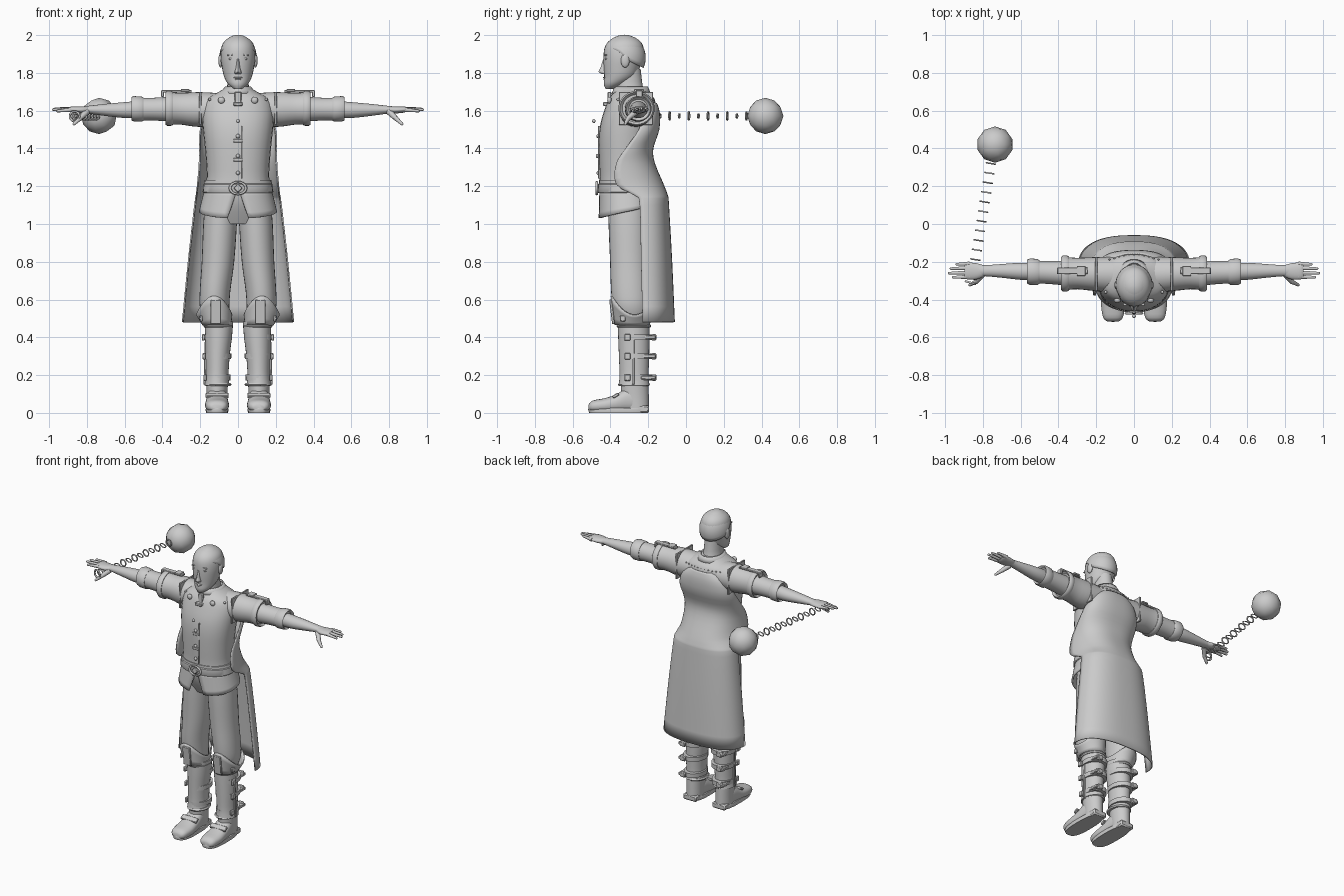
import bpy, bmesh
from math import sin, cos, pi, radians
from mathutils import Vector, Matrix

if "Cube" in bpy.data.objects:
    bpy.data.objects.remove(bpy.data.objects["Cube"])

grey = bpy.data.materials.new("plain_grey")
grey.use_nodes = True
grey.diffuse_color = (0.6, 0.6, 0.6, 1)
grey.node_tree.nodes["Principled BSDF"].inputs["Base Color"].default_value = (0.6, 0.6, 0.6, 1)


def finish(name, bm, mirror=False, thick=0, angle=40):
    bmesh.ops.recalc_face_normals(bm, faces=bm.faces)
    me = bpy.data.meshes.new(name)
    bm.to_mesh(me)
    bm.free()
    me.materials.append(grey)
    me.shade_smooth()
    me.set_sharp_from_angle(angle=radians(angle))
    ob = bpy.data.objects.new(name, me)
    bpy.context.collection.objects.link(ob)
    if thick:
        mod = ob.modifiers.new("thickness", "SOLIDIFY")
        mod.thickness = thick
        mod.offset = 0
    if mirror:
        ob.modifiers.new("mirror", "MIRROR").use_mirror_merge = False
    return ob


def power(v, p):
    return abs(v) ** p * (1 if v >= 0 else -1)


def spline(rows, steps=3):
    """Catmull-Rom interpolation between cross-sections."""
    out = []
    for i in range(len(rows) - 1):
        a, b, c, d = (Vector(rows[max(0, min(len(rows) - 1, i + k))]) for k in (-1, 0, 1, 2))
        for s in range(steps):
            t = s / steps
            out.append(b + (c - a) * t / 2 + (2 * a - 5 * b + 4 * c - d) * t * t / 2
                       + (3 * b - a - 3 * c + d) * t ** 3 / 2)
    return out + [Vector(rows[-1])]


def loft(name, rows, axis="z", mirror=False, smooth=True, p=1.0, seg=28, angle=40):
    """Rows are (position, centre a, centre b, radius a, radius b) along an axis."""
    bm = bmesh.new()
    rings = []
    for t, a, b, ra, rb in (spline(rows) if smooth else rows):
        ring = []
        for i in range(seg):
            w = 2 * pi * i / seg
            u, v = a + ra * power(cos(w), p), b + rb * power(sin(w), p)
            ring.append(bm.verts.new({"x": (t, u, v), "y": (u, t, v), "z": (u, v, t)}[axis]))
        rings.append(ring)
    for r, q in zip(rings, rings[1:]):
        for i in range(seg):
            j = (i + 1) % seg
            bm.faces.new((r[i], r[j], q[j], q[i]))
    bm.faces.new(rings[0])
    bm.faces.new(rings[-1])
    return finish(name, bm, mirror, angle=angle)


def sheet(name, fn, nu, nv, thick, mirror=False):
    """Cloth or plate surface: fn(u, v) with u, v from 0 to 1."""
    bm = bmesh.new()
    g = [[bm.verts.new(fn(i / nu, j / nv)) for i in range(nu + 1)] for j in range(nv + 1)]
    for j in range(nv):
        for i in range(nu):
            bm.faces.new((g[j][i], g[j][i + 1], g[j + 1][i + 1], g[j + 1][i]))
    bmesh.ops.remove_doubles(bm, verts=bm.verts, dist=1e-5)
    return finish(name, bm, mirror, thick)


def box(name, loc, size, mirror=False, rot=0, axis="Y"):
    bm = bmesh.new()
    bmesh.ops.create_cube(bm, size=1, matrix=Matrix.Translation(loc)
                          @ Matrix.Rotation(rot, 4, axis) @ Matrix.Diagonal((*size, 1)))
    bmesh.ops.bevel(bm, geom=bm.edges[:], offset=min(size) * 0.2, segments=1, affect="EDGES")
    return finish(name, bm, mirror)


def ball(name, loc, size, mirror=False):
    bm = bmesh.new()
    bmesh.ops.create_uvsphere(bm, u_segments=16, v_segments=10, radius=1,
                              matrix=Matrix.Translation(loc) @ Matrix.Diagonal((*size, 1)))
    return finish(name, bm, mirror)


def limb(name, a, b, r1, r2, mirror=False):
    """Tapered finger with rounded end."""
    a, b = Vector(a), Vector(b)
    d = b - a
    m = Matrix.Translation((a + b) / 2) @ d.to_track_quat("Z", "Y").to_matrix().to_4x4()
    bm = bmesh.new()
    bmesh.ops.create_cone(bm, cap_ends=True, segments=10, radius1=r1, radius2=r2, depth=d.length, matrix=m)
    bmesh.ops.create_uvsphere(bm, u_segments=10, v_segments=6, radius=r2, matrix=Matrix.Translation(b))
    return finish(name, bm, mirror)


def ring(name, loc, major, minor, direction=(0, 0, 1), scale=(1, 1, 1)):
    rot = Vector(direction).to_track_quat("Z", "Y").to_euler()
    bpy.ops.mesh.primitive_torus_add(location=loc, rotation=rot, major_radius=major, minor_radius=minor,
                                     major_segments=20, minor_segments=6)
    ob = bpy.context.object
    ob.name, ob.scale = name, scale
    ob.data.materials.append(grey)
    ob.data.shade_smooth()
    return ob


# Head and neck
loft("head", [(1.715, 0, -.405, .02, .02), (1.74, 0, -.38, .052, .055), (1.78, 0, -.35, .074, .083),
              (1.83, 0, -.34, .085, .096), (1.88, 0, -.332, .092, .105), (1.93, 0, -.328, .089, .104),
              (1.965, 0, -.326, .074, .086), (1.99, 0, -.326, .042, .05), (1.999, 0, -.326, .012, .012)])
loft("neck", [(1.66, 0, -.28, .08, .08), (1.72, 0, -.3, .058, .073), (1.82, 0, -.31, .055, .07)])
loft("nose", [(1.795, 0, -.43, .016, .015), (1.805, 0, -.437, .018, .026), (1.83, 0, -.43, .011, .022),
              (1.875, 0, -.425, .008, .013)], seg=12)
ball("upper_lip", (0, -.428, 1.775), (.024, .012, .005))
ball("lower_lip", (0, -.425, 1.765), (.02, .012, .006))
ball("chin", (0, -.412, 1.738), (.025, .02, .02))
ball("eye", (.036, -.422, 1.874), (.015, .008, .006), True)
box("eyebrow", (.038, -.425, 1.895), (.038, .012, .006), True, .1)
ball("ear", (.092, -.322, 1.865), (.012, .023, .037), True)


def hair(u, v):
    w = 2 * pi * u
    low = .04 + .5 * max(0, cos(w)) ** .6 - .5 * max(0, -cos(w)) ** .7
    e = low + (pi / 2 - low) * v
    return .097 * cos(e) * sin(w), -.326 - .111 * cos(e) * cos(w), 1.88 + .12 * sin(e)


sheet("short_hair", hair, 32, 10, .004)

# Torso, collar and yoke
loft("jacket_body", [(1.0, 0, -.3, .15, .09), (1.1, 0, -.315, .17, .125), (1.18, 0, -.32, .174, .137),
                     (1.25, 0, -.325, .165, .132), (1.35, 0, -.325, .17, .136), (1.45, 0, -.322, .18, .14),
                     (1.53, 0, -.31, .188, .143), (1.6, 0, -.295, .19, .138), (1.66, 0, -.288, .17, .122),
                     (1.695, 0, -.29, .11, .095), (1.72, 0, -.295, .066, .078)], p=.9)
sheet("collar", lambda u, v: ((.095 - .03 * v) * sin(2 * pi * u), -.29 - (.1 - .015 * v) * cos(2 * pi * u),
                              1.69 + .035 * v), 32, 2, .008)
box("collar_clasp", (0, -.405, 1.67), (.035, .02, .06))
box("clasp_strap", (0, -.425, 1.635), (.05, .03, .02))
ball("chest_medallion", (.088, -.405, 1.655), (.018, .012, .018), True)
ball("shoulder_stud", (.15, -.36, 1.66), (.008, .008, .008), True)
box("shoulder_seam", (.2, -.265, 1.612), (.012, .18, .175), True)
for i, (y, z) in enumerate([(-.488, 1.545), (-.465, 1.465), (-.468, 1.36), (-.465, 1.27)]):
    ball(f"front_button_{i}", (0, y, z), (.011, .009, .011))
box("front_placket", (.022, -.459, 1.38), (.005, .012, .28))
for z in (1.44, 1.34):
    box("button_tab", (.0, -.46, z), (.05, .014, .018))
for i in range(13):
    x = (i - 6) * .026
    ball("back_stitch", (x, -.168 - x * x * 1.2, 1.655), (.005, .005, .005))

# Belt and split skirt
loft("belt", [(1.165, 0, -.32, .183, .145), (1.17, 0, -.32, .187, .148), (1.21, 0, -.32, .183, .146),
              (1.215, 0, -.32, .177, .14)], smooth=False, p=.9)
loft("belt_edge", [(1.215, 0, -.32, .18, .141), (1.232, 0, -.322, .177, .139)], smooth=False, p=.9)
buckle = ring("belt_buckle", (0, -.472, 1.19), .038, .007, (0, 1, 0))
for poly_size in (.034,):
    box("buckle_diamond", (0, -.472, 1.19), (poly_size, .014, poly_size), rot=pi / 4)
buckle.scale = (1.1, .85, 1)


def skirt(u, v):
    w = .02 + .22 * v + u * (2 * pi - .04 - .44 * v)
    bottom = 1.065 - .035 * cos(w)
    rx, ry = .174 + .028 * v, .138 + .008 * v
    return rx * power(sin(w), .9), -.315 - ry * power(cos(w), .9), 1.18 + (bottom - 1.18) * v


sheet("jacket_skirt", skirt, 40, 5, .01)

# Cape hanging behind the body
cape_rows = spline([(1.64, .09, -.158, -.2), (1.59, .16, -.143, -.22), (1.5, .198, -.145, -.25),
                    (1.4, .203, -.177, -.32), (1.32, .204, -.168, -.37), (1.21, .213, -.122, -.37),
                    (1.15, .22, -.1, -.27), (1.1, .228, -.094, -.245), (.8, .262, -.077, -.238),
                    (.48, .293, -.063, -.23)])


def cape(u, v):
    z, w, back, front = cape_rows[round(v * (len(cape_rows) - 1))]
    a = pi * (u - .5)
    return w * power(sin(a), .8), front + (back - front) * abs(cos(a)) ** .8, z


sheet("cape", cape, 32, len(cape_rows) - 1, .008)

# Arms: wide sleeve, rolled cuff, forearm
loft("sleeve", [(.06, -.27, 1.61, .095, .08), (.2, -.265, 1.606, .09, .092), (.3, -.262, 1.61, .083, .084),
                (.36, -.262, 1.612, .088, .086)], "x", True)
loft("sleeve_hem", [(.345, -.262, 1.612, .09, .088), (.355, -.262, 1.612, .096, .092),
                    (.375, -.262, 1.612, .096, .092), (.385, -.262, 1.612, .088, .085),
                    (.372, -.262, 1.612, .075, .073)], "x", True, False)
loft("under_sleeve", [(.35, -.26, 1.608, .066, .066), (.45, -.256, 1.608, .061, .06),
                      (.52, -.254, 1.608, .06, .061)], "x", True)
loft("rolled_cuff", [(.5, -.254, 1.608, .062, .062), (.51, -.254, 1.608, .069, .066),
                     (.55, -.252, 1.61, .07, .067), (.565, -.252, 1.61, .063, .062),
                     (.552, -.252, 1.61, .05, .05)], "x", True, False)
loft("forearm", [(.53, -.252, 1.606, .044, .045), (.6, -.25, 1.603, .045, .042), (.7, -.248, 1.604, .036, .032),
                 (.79, -.247, 1.605, .029, .021), (.82, -.247, 1.605, .032, .018)], "x", True)
loft("palm", [(.79, -.247, 1.605, .027, .018), (.83, -.25, 1.604, .042, .019), (.88, -.248, 1.606, .045, .016),
              (.895, -.246, 1.607, .04, .01)], "x", True)
for label, y, tip, z in (("index", -.282, .963, 1.598), ("middle", -.26, .985, 1.606),
                         ("ring", -.236, .975, 1.61), ("little", -.213, .945, 1.612)):
    limb(label + "_finger", (.87, y + .003, 1.606), (tip - .007, y, z), .012, .007, True)
limb("thumb_base", (.8, -.265, 1.595), (.835, -.305, 1.56), .018, .013, True)
limb("thumb_tip", (.835, -.305, 1.56), (.868, -.322, 1.53), .013, .008, True)

# Shoulder straps
box("shoulder_strap", (.325, -.248, 1.703), (.16, .034, .012), True)
box("strap_end", (.4, -.248, 1.69), (.015, .034, .035), True)
box("strap_buckle", (.28, -.248, 1.708), (.045, .052, .012), True)

# Legs
loft("trouser_leg", [(1.12, .088, -.31, .085, .1), (1.0, .095, -.305, .089, .105), (.8, .106, -.3, .086, .102),
                     (.65, .121, -.295, .081, .102), (.56, .124, -.29, .078, .097),
                     (.49, .112, -.285, .066, .08)], mirror=True)


def knee(u, v):
    w = 2 * pi * u
    top = .56 + .04 * cos(2 * w) + .02 * cos(w)
    rx, ry = .072 + .02 * v, .09 + .02 * v
    return .112 + .014 * v + rx * sin(w), -.285 - ry * cos(w), .465 + (top - .465) * v


sheet("knee_guard", knee, 32, 4, .008, True)
box("knee_plate", (.118, -.392, .535), (.055, .014, .13), True, .12, "X")
box("knee_buckle", (.195, -.335, .5), (.015, .03, .03), True)

# Tall boots with straps and buckles
loft("boot_shaft", [(.485, .1, -.277, .075, .084), (.4, .103, -.276, .071, .083), (.3, .108, -.275, .064, .08),
                    (.2, .11, -.275, .06, .077), (.145, .111, -.275, .066, .082)], mirror=True)
for z, r in ((.46, .077), (.15, .069)):
    loft("boot_trim", [(z - .008, .105, -.276, r - .004, r + .01), (z, .105, -.276, r + .002, r + .016),
                       (z + .008, .105, -.276, r - .004, r + .01)], mirror=True, smooth=False)
box("boot_side_seam", (.172, -.28, .31), (.012, .014, .32), True, -.03)
for z in (.4, .3, .187):
    r = .062 + (z - .187) * .045
    loft("boot_strap", [(z - .015, .107, -.262, r + .004, .09), (z + .015, .107, -.262, r + .005, .091)],
         mirror=True, smooth=False)
    box("side_buckle", (.112 + r, -.31, z), (.016, .032, .034), True)
    box("rear_buckle", (.14, -.17, z), (.04, .026, .034), True)
    box("strap_tail", (.15, -.2, z), (.045, .08, .02), True)

# Shoes
loft("shoe_ankle", [(.155, .111, -.272, .058, .073), (.09, .111, -.27, .054, .073),
                    (.02, .111, -.262, .052, .066)], mirror=True)
loft("shoe_foot", [(-.515, .111, .03, .03, .014), (-.495, .111, .035, .052, .03), (-.43, .111, .04, .063, .038),
                   (-.37, .111, .05, .06, .048), (-.31, .111, .068, .055, .066), (-.26, .111, .065, .05, .06)],
     "y", True, p=.85)
loft("shoe_sole", [(0, .111, -.357, .058, .155), (.018, .111, -.357, .061, .161), (.026, .111, -.357, .058, .158)],
     mirror=True, smooth=False, p=.7)
box("shoe_heel", (.111, -.235, .02), (.1, .08, .04), True)
box("shoe_strap", (.111, -.372, .092), (.12, .035, .016), True, .55, "X")

# Ball and chain held in the right hand
bm = bmesh.new()
bmesh.ops.create_icosphere(bm, subdivisions=2, radius=.096, matrix=Matrix.Translation((-.735, .42, 1.572)))
finish("iron_ball", bm, angle=60)
start, end = Vector((-.855, -.29, 1.572)), Vector((-.757, .32, 1.572))
for i in range(13):
    ring(f"chain_link_{i}", start.lerp(end, i / 12), .021, .0045, end - start,
         (1.1, .55 if i % 2 else 1, 1))
ring("hand_loop", (-.865, -.31, 1.57), .026, .006, (.3, 1, 0))
